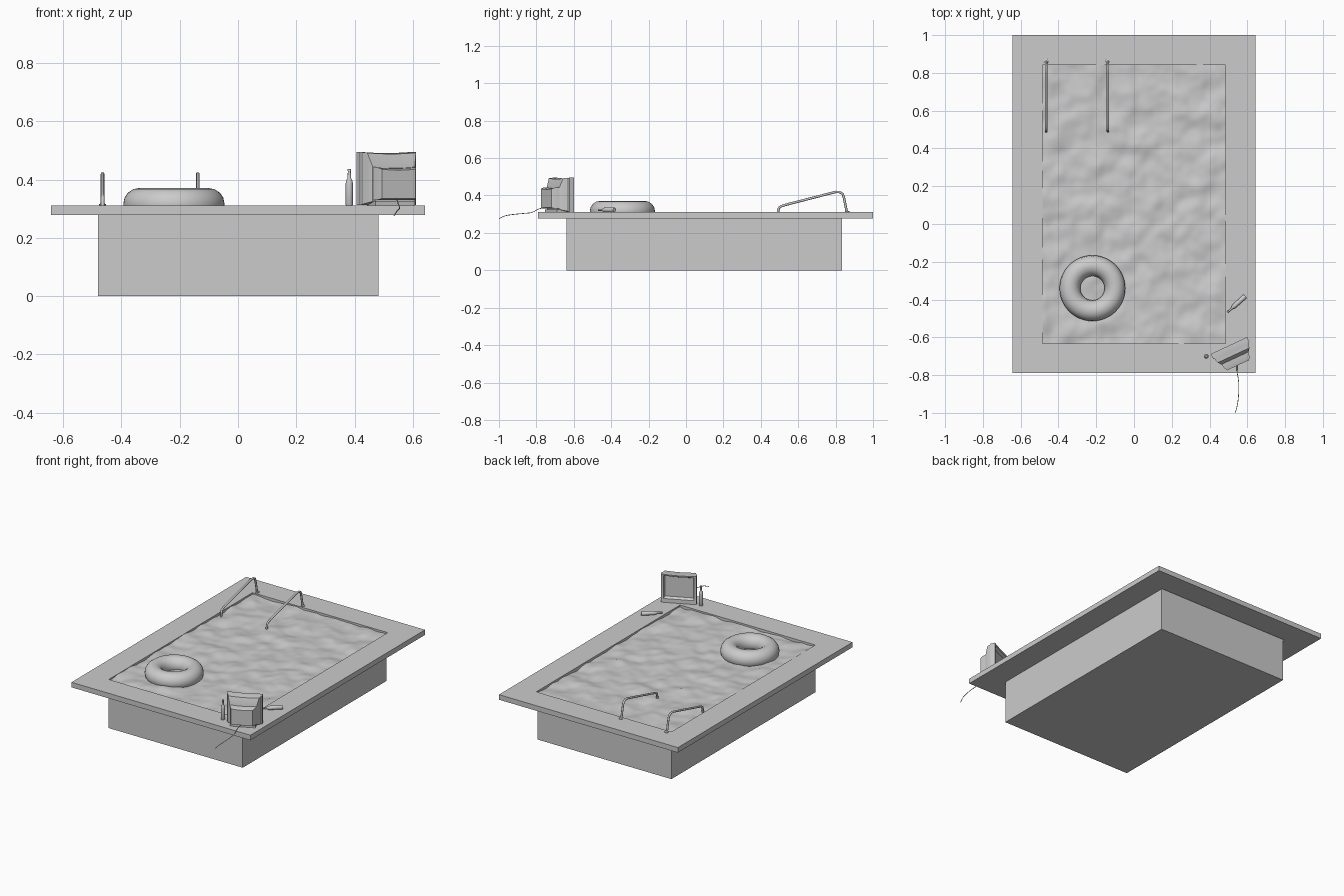
import bpy, bmesh, math
from mathutils import Vector, Matrix, noise

if "Cube" in bpy.data.objects:
    bpy.data.objects.remove(bpy.data.objects["Cube"])


def finish(name, bm, angle=40, matrix=None):
    """Turn a bmesh into a named, angle-smoothed object."""
    bmesh.ops.recalc_face_normals(bm, faces=bm.faces)
    return plain(name, bm, angle, matrix)


def plain(name, bm, angle=40, matrix=None):
    me = bpy.data.meshes.new(name)
    bm.to_mesh(me)
    bm.free()
    ob = bpy.data.objects.new(name, me)
    bpy.context.collection.objects.link(ob)
    if matrix:
        ob.matrix_world = matrix
    bpy.ops.object.select_all(action='DESELECT')
    ob.select_set(True)
    bpy.context.view_layer.objects.active = ob
    bpy.ops.object.shade_smooth_by_angle(angle=math.radians(angle))
    return ob


def rect(bm, x0, x1, y0, y1, z):
    return [bm.verts.new(p) for p in ((x0, y0, z), (x1, y0, z), (x1, y1, z), (x0, y1, z))]


def bridge(bm, a, b):
    n = len(a)
    for i in range(n):
        bm.faces.new((a[i], a[(i + 1) % n], b[(i + 1) % n], b[i]))


def tube(name, points, radius, cyclic=False, smooth=False):
    cu = bpy.data.curves.new(name, 'CURVE')
    cu.dimensions = '3D'
    cu.bevel_depth = radius
    cu.bevel_resolution = 2
    cu.use_fill_caps = True
    sp = cu.splines.new('NURBS' if smooth else 'POLY')
    sp.points.add(len(points) - 1)
    for p, co in zip(sp.points, points):
        p.co = (*co, 1)
    if smooth:
        sp.use_endpoint_u = True
        sp.order_u = 3
        sp.resolution_u = 6
    sp.use_smooth = True
    ob = bpy.data.objects.new(name, cu)
    bpy.context.collection.objects.link(ob)
    return ob


def lathe(name, profile, matrix, steps=16):
    bm = bmesh.new()
    rings = []
    for r, z in profile:
        rings.append([bm.verts.new((r * math.cos(2 * math.pi * i / steps),
                                    r * math.sin(2 * math.pi * i / steps), z)) for i in range(steps)])
    for a, b in zip(rings, rings[1:]):
        bridge(bm, a, b)
    bm.faces.new(rings[0])
    bm.faces.new(rings[-1])
    return finish(name, bm, 40, matrix)


# Pool basin: open-topped tub
bm = bmesh.new()
low = rect(bm, -0.48, 0.482, -0.64, 0.835, 0.0)
high = rect(bm, -0.48, 0.482, -0.64, 0.835, 0.285)
bridge(bm, low, high)
bm.faces.new(low[::-1])
plain("pool_basin", bm)

# Deck: rectangular frame around the opening
bm = bmesh.new()
loops = []
for z in (0.278, 0.311):
    loops.append((rect(bm, -0.642, 0.642, -0.79, 1.0, z), rect(bm, -0.485, 0.485, -0.632, 0.842, z)))
(ob_, ib), (ot, it) = loops
bridge(bm, ob_, ot)
bridge(bm, ot, it)
bridge(bm, it, ib)
bridge(bm, ib, ob_)
finish("pool_deck", bm)

# Water: rippled sheet
bm = bmesh.new()
nx, ny = 70, 106
bmesh.ops.create_grid(bm, x_segments=nx, y_segments=ny, size=1)
for v in bm.verts:
    x, y = v.co.x * 0.486, v.co.y * 0.738 + 0.105
    h = noise.noise(Vector((x * 8 + y * 4, y * 9 - x * 5, 1.7)))
    h += 0.35 * noise.noise(Vector((x * 22, y * 18, 5.1)))
    v.co = (x, y, 0.299 + 0.013 * h)
plain("water", bm, 80)

# Swim ring
bpy.ops.mesh.primitive_torus_add(location=(-0.22, -0.34, 0.316), major_radius=0.119,
                                 minor_radius=0.055, major_segments=48, minor_segments=16)
bpy.context.object.name = "swim_ring"
bpy.ops.object.shade_smooth()

# Ladder handrails with base flanges
rail = [(0.862, 0.30), (0.845, 0.385), (0.838, 0.408), (0.822, 0.418), (0.800, 0.419),
        (0.54, 0.352), (0.51, 0.343), (0.497, 0.334), (0.493, 0.32), (0.49, 0.285)]
for side, x in (("left", -0.465), ("right", -0.138)):
    tube("handrail_" + side, [(x, y, z) for y, z in rail], 0.0065)
    lathe("rail_flange_" + side, [(0.012, 0), (0.012, 0.005), (0.008, 0.008)],
          Matrix.Translation((x, 0.862, 0.31)))

# Television: local x = width, -y = back, +y = screen
tv = Matrix.Translation((0.504, -0.645, 0)) @ Matrix.Rotation(math.radians(25), 4, 'Z')


def loft(name, sections):
    bm = bmesh.new()
    rings = []
    for y, w, z0, z1 in sections:
        ring = []
        n = 8
        for i in range(n + 1):  # slightly bowed top edge
            t = -1 + 2 * i / n
            ring.append(bm.verts.new((w * t, y, z1 - 0.004 * (1 - t * t))))
        ring += [bm.verts.new((w, y, z0)), bm.verts.new((-w, y, z0))]
        rings.append(ring)
    for a, b in zip(rings, rings[1:]):
        bridge(bm, a, b)
    bm.faces.new(rings[0])
    bm.faces.new(rings[-1])
    return finish(name, bm, 35, tv)


# casing starts at the recessed screen, wraps the bezel, then tapers backwards
loft("television_case", [(-0.018, 0.084, 0.345, 0.476), (0.0, 0.092, 0.336, 0.485),
                         (0.002, 0.106, 0.312, 0.495), (-0.026, 0.106, 0.312, 0.495),
                         (-0.03, 0.1, 0.315, 0.494), (-0.055, 0.092, 0.32, 0.492),
                         (-0.072, 0.080, 0.325, 0.445)])
loft("television_back", [(-0.05, 0.082, 0.33, 0.444), (-0.095, 0.074, 0.33, 0.442),
                         (-0.113, 0.064, 0.335, 0.436)])
bm = bmesh.new()
bmesh.ops.create_cube(bm, size=1, matrix=Matrix.Translation((0, -0.05, 0.318)) @ Matrix.Diagonal((0.15, 0.07, 0.016, 1)))
finish("television_base", bm, 35, tv)

# Power cable trailing over the deck edge
tube("power_cable", [(0.545, -0.75, 0.335), (0.545, -0.785, 0.332), (0.553, -0.82, 0.308),
                     (0.556, -0.87, 0.304), (0.552, -0.93, 0.298), (0.545, -0.97, 0.292),
                     (0.536, -0.999, 0.276)], 0.0018, smooth=True)

# Bottles: one standing, one lying on the deck
bottle = [(0.011, 0), (0.0125, 0.003), (0.0125, 0.075), (0.011, 0.085), (0.006, 0.094),
          (0.005, 0.118), (0.006, 0.119), (0.006, 0.126)]
lathe("bottle_standing", bottle, Matrix.Translation((0.382, -0.70, 0.311)))
aim = Vector((-0.74, -0.67, 0)).to_track_quat('Z', 'Y').to_matrix().to_4x4()
lathe("bottle_lying", bottle, Matrix.Translation((0.589, -0.382, 0.323)) @ aim)
